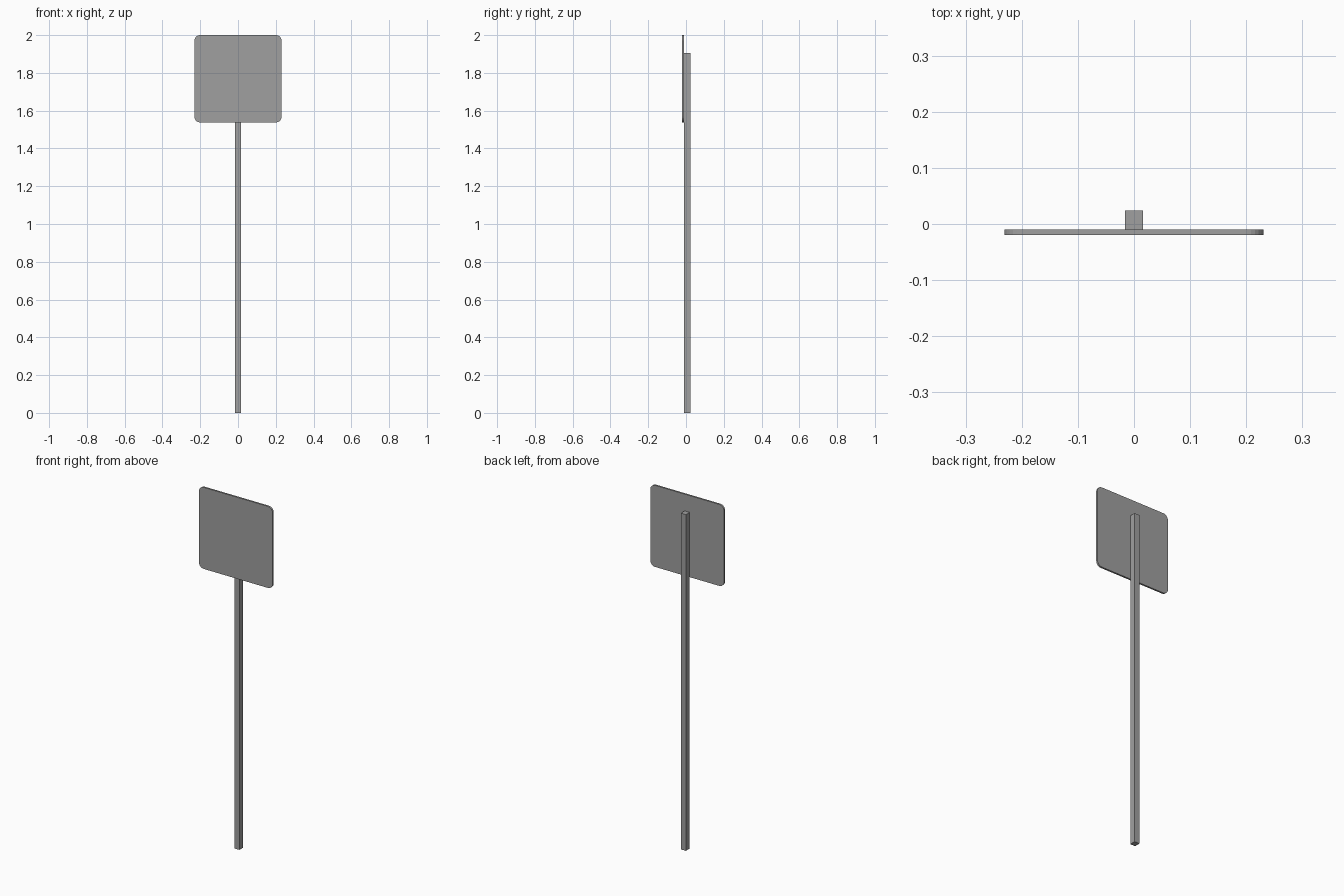
import bpy
import bmesh
from math import cos, sin, pi

cube = bpy.data.objects.get("Cube")
if cube:
    bpy.data.objects.remove(cube, do_unlink=True)

# Single grey metal
grey = bpy.data.materials.new("grey metal")
grey.use_nodes = True
colour = (0.35, 0.35, 0.35, 1)
grey.diffuse_color = colour
grey.node_tree.nodes["Principled BSDF"].inputs["Base Color"].default_value = colour


def extrude_outline(name, points, offset):
    """Make a solid by sweeping a flat outline along an offset."""
    bm = bmesh.new()
    face = bm.faces.new([bm.verts.new(p) for p in points])
    swept = bmesh.ops.extrude_face_region(bm, geom=[face])["geom"]
    moved = [v for v in swept if isinstance(v, bmesh.types.BMVert)]
    bmesh.ops.translate(bm, verts=moved, vec=offset)
    bmesh.ops.recalc_face_normals(bm, faces=bm.faces)
    mesh = bpy.data.meshes.new(name)
    bm.to_mesh(mesh)
    bm.free()
    mesh.materials.append(grey)
    obj = bpy.data.objects.new(name, mesh)
    bpy.context.collection.objects.link(obj)
    return obj


# Square post standing on the ground
half = 0.016
back, front = 0.024, -0.01
extrude_outline(
    "post",
    [(-half, front, 0), (half, front, 0), (half, back, 0), (-half, back, 0)],
    (0, 0, 1.905),
)

# Thin sign panel with rounded corners, fixed to the front of the post
size, radius, steps = 0.231, 0.03, 6
centre_z = 2 - size
outline = []
for corner, (sx, sz) in enumerate([(1, 1), (-1, 1), (-1, -1), (1, -1)]):
    for i in range(steps + 1):
        a = (corner + i / steps) * pi / 2
        outline.append((sx * (size - radius) + radius * cos(a), front,
                        centre_z + sz * (size - radius) + radius * sin(a)))
extrude_outline("sign_panel", outline, (0, -0.01, 0))
